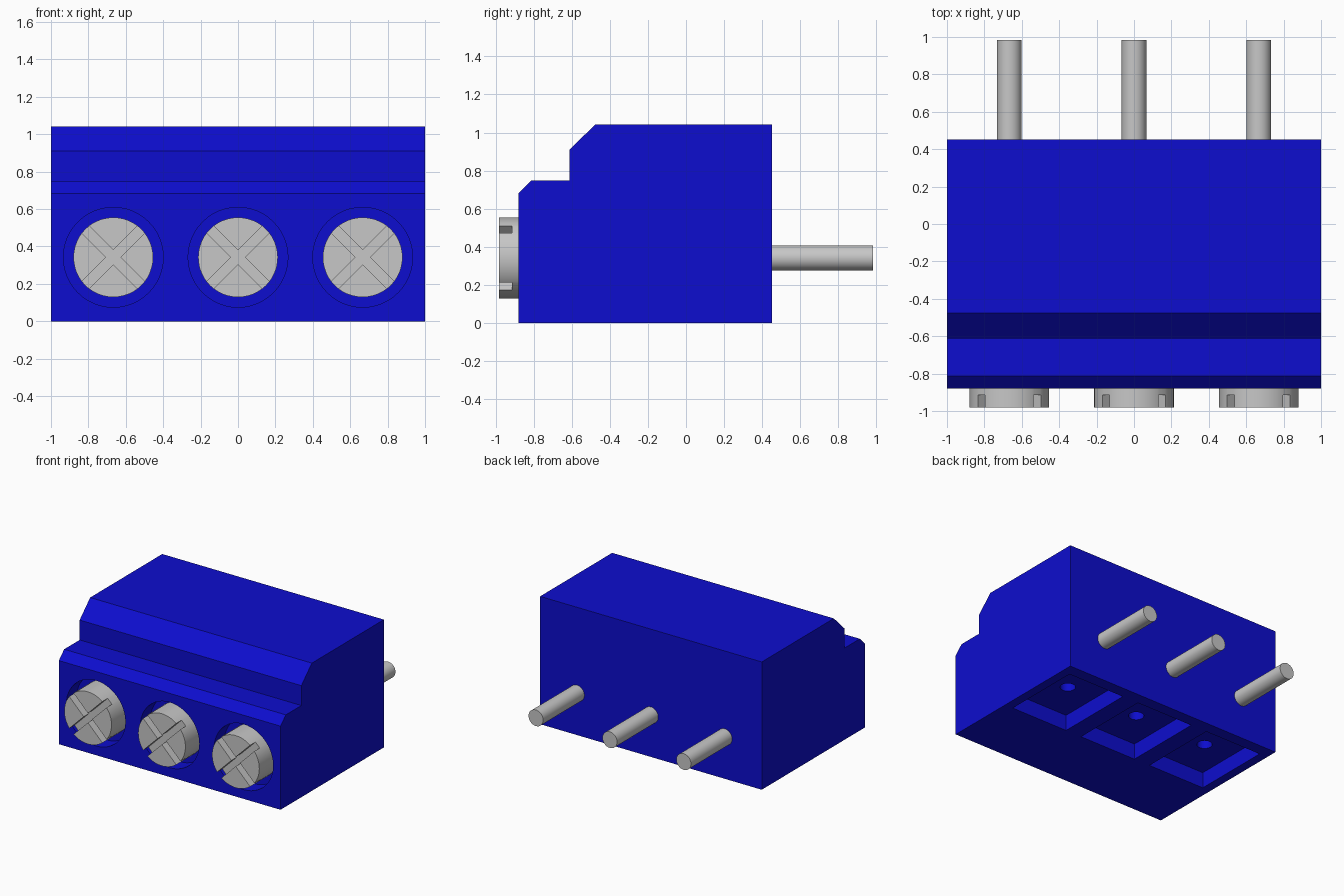
import bpy, bmesh, math
from mathutils import Matrix

if "Cube" in bpy.data.objects:
    bpy.data.objects.remove(bpy.data.objects["Cube"], do_unlink=True)


def material(name, rgb, metallic=0.0):
    m = bpy.data.materials.new(name)
    m.use_nodes = True
    m.diffuse_color = (*rgb, 1)
    m.node_tree.nodes["Principled BSDF"].inputs["Base Color"].default_value = (*rgb, 1)
    return m


BLUE = material("blue plastic", (0.004, 0.004, 0.62))
STEEL = material("light grey metal", (0.57, 0.57, 0.57))
PITCH = 2 / 3
AXIS_Z = 0.342
FRONT, BACK = -0.88, 0.452


def finish(bm, name, mat):
    bmesh.ops.recalc_face_normals(bm, faces=bm.faces)
    mesh = bpy.data.meshes.new(name)
    bm.to_mesh(mesh)
    bm.free()
    mesh.materials.append(mat)
    ob = bpy.data.objects.new(name, mesh)
    bpy.context.collection.objects.link(ob)
    return ob


def box(name, x, y, z, mat, turn=0.0):
    """Box from (min, max) ranges, turned about its own y axis."""
    bm = bmesh.new()
    c = [(r[0] + r[1]) / 2 for r in (x, y, z)]
    s = [r[1] - r[0] for r in (x, y, z)]
    mtx = Matrix.Translation(c) @ Matrix.Rotation(turn, 4, 'Y') @ Matrix.Diagonal((*s, 1))
    bmesh.ops.create_cube(bm, size=1, matrix=mtx)
    return finish(bm, name, mat)


def cylinder(name, centre, radius, length, mat, along_y=True, sides=48):
    bm = bmesh.new()
    mtx = Matrix.Translation(centre)
    if along_y:
        mtx = mtx @ Matrix.Rotation(math.pi / 2, 4, 'X')
    bmesh.ops.create_cone(bm, cap_ends=True, segments=sides, radius1=radius,
                          radius2=radius, depth=length, matrix=mtx)
    return finish(bm, name, mat)


def activate(ob):
    bpy.ops.object.select_all(action='DESELECT')
    ob.select_set(True)
    bpy.context.view_layer.objects.active = ob


def cut(ob, cutter):
    """Subtract the cutter from the object and discard it."""
    cutter.hide_render = True
    mod = ob.modifiers.new("cut", 'BOOLEAN')
    mod.operation, mod.solver, mod.object = 'DIFFERENCE', 'EXACT', cutter
    activate(ob)
    bpy.ops.object.modifier_apply(modifier=mod.name)
    bpy.data.objects.remove(cutter, do_unlink=True)


def smooth(ob):
    activate(ob)
    bpy.ops.object.shade_smooth_by_angle(angle=math.radians(30))


# Housing: stepped, chamfered side profile extruded along x
profile = [(FRONT, 0), (BACK, 0), (BACK, 1.042), (-0.477, 1.042), (-0.612, 0.91),
           (-0.612, 0.748), (-0.812, 0.748), (FRONT, 0.682)]
bm = bmesh.new()
face = bm.faces.new([bm.verts.new((-1, y, z)) for y, z in profile])
ext = bmesh.ops.extrude_face_region(bm, geom=[face])
bmesh.ops.translate(bm, vec=(2, 0, 0),
                    verts=[v for v in ext["geom"] if isinstance(v, bmesh.types.BMVert)])
housing = finish(bm, "housing", BLUE)

for i, side in enumerate(("right", "middle", "left")):
    x = (i - 1) * PITCH

    # Round screw well, square pocket underneath and its small hole
    cut(housing, cylinder("well_cutter", (x, FRONT, AXIS_Z), 0.267, 0.26, BLUE))
    cut(housing, box("pocket_cutter", (x - 0.26, x + 0.26), (-0.305, 0.355), (-0.1, 0.13), BLUE))
    cut(housing, cylinder("hole_cutter", (x, 0.025, 0.25), 0.058, 0.4, BLUE, along_y=False, sides=32))

    # Screw with a diagonal cross slot
    screw = cylinder(side + "_screw", (x, -0.86, AXIS_Z), 0.213, 0.244, STEEL)
    for turn in (45, -45):
        cut(screw, box("slot_cutter", (x - 0.3, x + 0.3), (-1.1, -0.914),
                       (AXIS_Z - 0.027, AXIS_Z + 0.027), STEEL, math.radians(turn)))
    smooth(screw)

    # Rear pin
    pin = cylinder(side + "_pin", (x, 0.7, AXIS_Z), 0.066, 0.565, STEEL, sides=32)
    smooth(pin)

smooth(housing)
